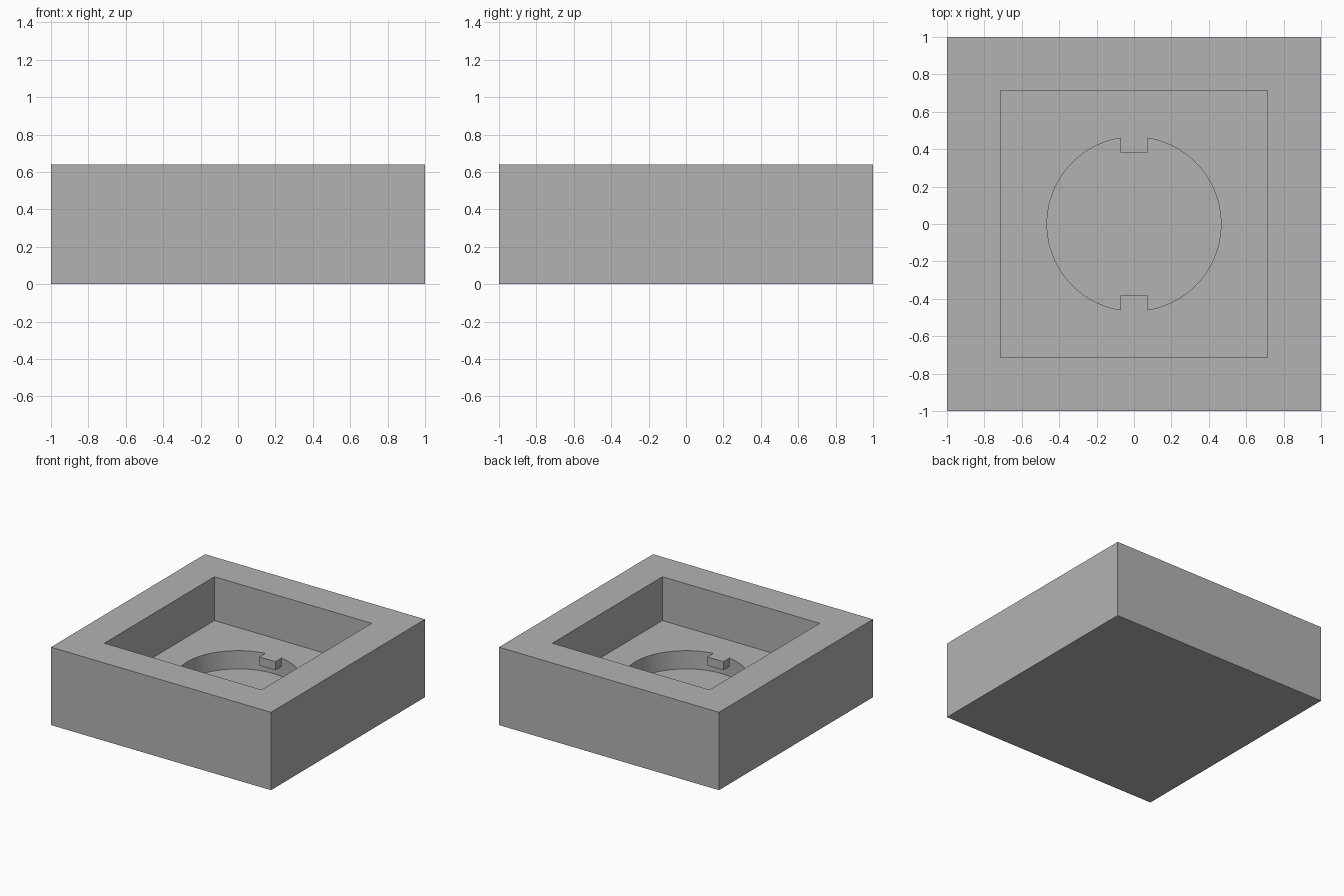
import bpy
import math

default = bpy.data.objects.get("Cube")
if default:
    bpy.data.objects.remove(default, do_unlink=True)

HEIGHT = 0.64
POCKET_HALF = 0.715
POCKET_FLOOR = 0.28
BORE_RADIUS = 0.465
BORE_FLOOR = 0.13
LUG_UNDERSIDE = 0.21
LUG_INNER = 0.382
LUG_WIDTH = 0.145

grey = bpy.data.materials.new("plain grey")
grey.use_nodes = True
colour = (0.45, 0.45, 0.45, 1)
grey.diffuse_color = colour
grey.node_tree.nodes["Principled BSDF"].inputs["Base Color"].default_value = colour


def finish(name):
    obj = bpy.context.object
    obj.name = name
    obj.data.materials.append(grey)
    bpy.ops.object.transform_apply(location=True, rotation=False, scale=True)
    return obj


def box(name, low, high):
    centre = [(a + b) / 2 for a, b in zip(low, high)]
    bpy.ops.mesh.primitive_cube_add(size=1, location=centre)
    bpy.context.object.scale = [b - a for a, b in zip(low, high)]
    return finish(name)


def cut(target, cutter):
    cutter.hide_render = True
    mod = target.modifiers.new("cut", "BOOLEAN")
    mod.operation = "DIFFERENCE"
    mod.solver = "EXACT"
    mod.object = cutter
    bpy.context.view_layer.objects.active = target
    bpy.ops.object.modifier_apply(modifier=mod.name)
    bpy.data.objects.remove(cutter, do_unlink=True)


# Square block with a square pocket in its top
block = box("socket_block", (-1, -1, 0), (1, 1, HEIGHT))
cut(block, box("pocket_cutter", (-POCKET_HALF, -POCKET_HALF, POCKET_FLOOR),
               (POCKET_HALF, POCKET_HALF, HEIGHT + 0.2)))

# Round bore shape, notched so that two lugs stay overhanging at its rim
bore_top = POCKET_FLOOR + 0.1
bpy.ops.mesh.primitive_cylinder_add(
    vertices=96, radius=BORE_RADIUS, depth=bore_top - BORE_FLOOR,
    location=(0, 0, (bore_top + BORE_FLOOR) / 2))
bore = finish("bore_cutter")
for side in (-1, 1):
    near, far = sorted((side * LUG_INNER, side * 0.6))
    cut(bore, box("lug_notch", (-LUG_WIDTH / 2, near, LUG_UNDERSIDE),
                  (LUG_WIDTH / 2, far, bore_top + 0.1)))
cut(block, bore)

# Smooth bore wall, sharp edges elsewhere
bpy.ops.object.select_all(action="DESELECT")
block.select_set(True)
bpy.context.view_layer.objects.active = block
bpy.ops.object.shade_smooth_by_angle(angle=math.radians(30))
